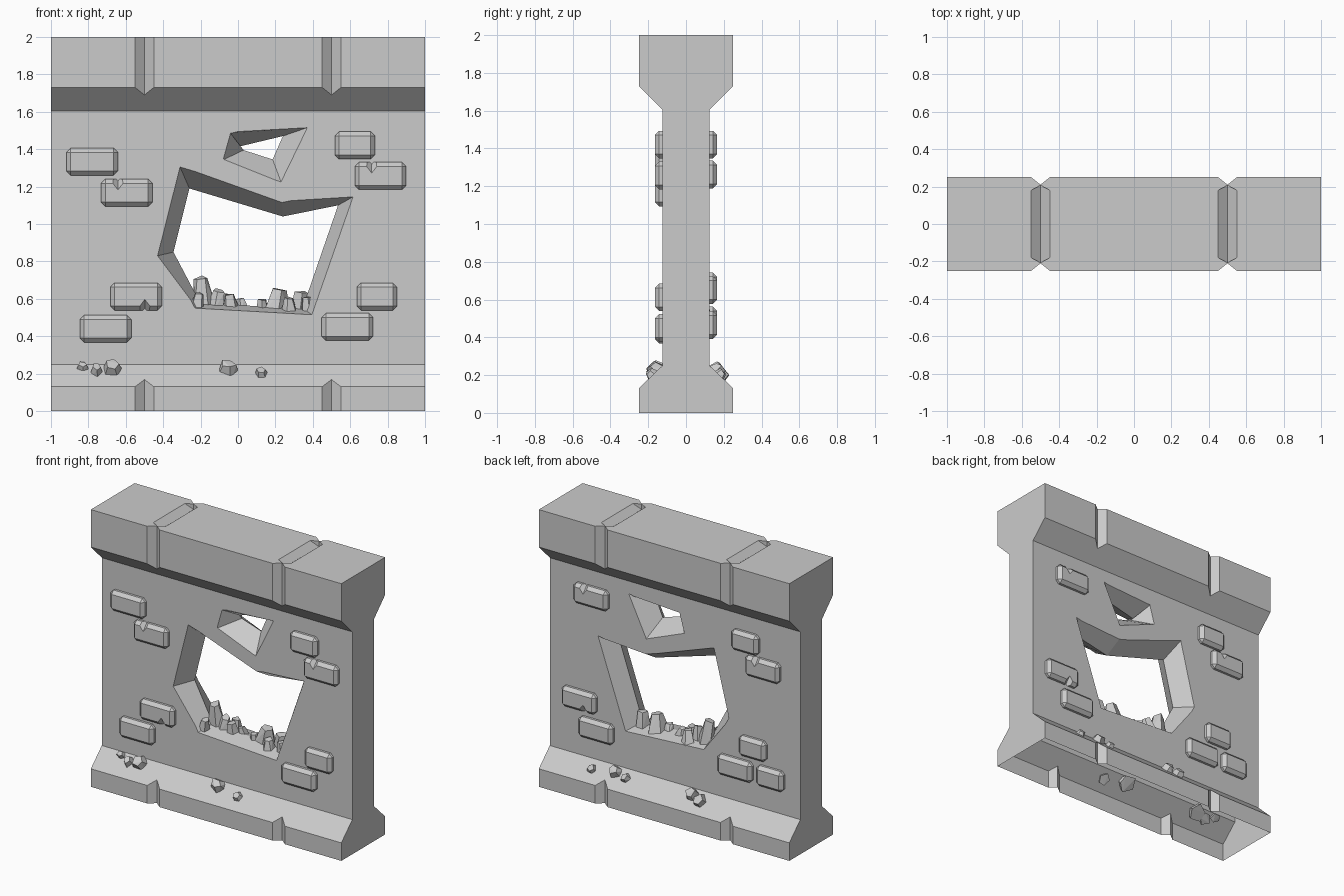
import bpy, bmesh, random
from mathutils import Vector, Matrix

if "Cube" in bpy.data.objects:
    bpy.data.objects.remove(bpy.data.objects["Cube"])

random.seed(4)


def finish(bm, name):
    bmesh.ops.recalc_face_normals(bm, faces=bm.faces)
    me = bpy.data.meshes.new(name)
    bm.to_mesh(me)
    bm.free()
    ob = bpy.data.objects.new(name, me)
    bpy.context.collection.objects.link(ob)
    return ob


def loft(name, rings):
    """Closed solid through rings with equal point counts."""
    bm = bmesh.new()
    vs = [[bm.verts.new(p) for p in r] for r in rings]
    n = len(vs[0])
    for a, b in zip(vs, vs[1:]):
        for i in range(n):
            j = (i + 1) % n
            bm.faces.new((a[i], a[j], b[j], b[i]))
    bm.faces.new(vs[0])
    bm.faces.new(vs[-1])
    return finish(bm, name)


def hull(name, pts):
    bm = bmesh.new()
    for p in pts:
        bm.verts.new(p)
    bmesh.ops.convex_hull(bm, input=bm.verts)
    return finish(bm, name)


def cut(ob, cutter):
    """Subtract the cutter, bake the result and drop the cutter."""
    cutter.hide_render = True
    m = ob.modifiers.new("cut", 'BOOLEAN')
    m.operation, m.solver, m.object = 'DIFFERENCE', 'EXACT', cutter
    bpy.context.view_layer.update()
    me = bpy.data.meshes.new_from_object(
        ob.evaluated_get(bpy.context.evaluated_depsgraph_get()))
    ob.modifiers.clear()
    ob.data = me
    bpy.data.objects.remove(cutter)


# Wall: base, thin body and cap as one extruded profile
half = [(0.25, 0), (0.25, 0.13), (0.125, 0.25), (0.125, 1.605), (0.25, 1.73), (0.25, 2)]
profile = half + [(-y, z) for y, z in reversed(half)]
wall = loft("wall", [[(x, y, z) for y, z in profile] for x in (-1, 1)])

# V grooves on front, back and top
for x in (-0.5, 0.5):
    for s in (-1, 1):
        tri = [(x, s * 0.21), (x - 0.1, s * 0.29), (x + 0.1, s * 0.29)]
        cut(wall, loft("groove", [[(a, b, z) for a, b in tri] for z in (-0.1, 2.1)]))
    pts = [(x + a, b, z) for a in (-0.05, 0.05) for b in (-0.18, 0.18) for z in (2, 2.1)]
    pts += [(x, b, z) for b in (-0.207, 0.207) for z in (1.96, 2.1)]
    cut(wall, hull("top_groove", pts))

# Broken holes: wide on both faces, narrower in the middle
big_out = [(-.31, 1.305), (.235, 1.115), (.615, 1.145), (.395, .515), (-.23, .55), (-.43, .83)]
big_in = [(-.26, 1.19), (.24, 1.04), (.535, 1.1), (.345, .55), (-.2, .575), (-.345, .85)]
small_out = [(-.04, 1.485), (.37, 1.515), (.23, 1.225), (-.075, 1.345)]
small_in = [(.01, 1.415), (.24, 1.47), (.185, 1.345), (.03, 1.395)]
for outer, inner in ((big_out, big_in), (small_out, small_in)):
    k = 1.2
    rings = []
    for y in (-0.125 * k, 0, 0.125 * k):
        f = k if y else 0
        rings.append([(a + (c - a) * f, y, b + (d - b) * f)
                      for (c, d), (a, b) in zip(outer, inner)])
    cut(wall, loft("hole", rings))

# Underside is open
bm = bmesh.new()
bm.from_mesh(wall.data)
bmesh.ops.delete(bm, geom=[f for f in bm.faces if all(v.co.z < 0.001 for v in f.verts)],
                 context='FACES')
bm.to_mesh(wall.data)
bm.free()


# Raised bricks: chamfered boxes, some chipped on the upper (1) or lower (-1) edge
def brick(x, z, width, chip, back):
    bm = bmesh.new()
    bmesh.ops.create_cube(bm, size=1, matrix=Matrix.Translation((0, -0.1275, 0))
                          @ Matrix.Diagonal((width, 0.075, 0.147, 1)))
    bmesh.ops.bevel(bm, geom=bm.edges[:], offset=0.023, segments=1, affect='EDGES')
    ob = finish(bm, "back_brick" if back else "front_brick")
    if chip:
        c = Vector((-0.047 * chip, -0.165, 0.0735 * chip))
        cut(ob, hull("chip", [c + Vector(d) * s for s in (-1, 1)
                              for d in ((.045, 0, 0), (0, .05, 0), (0, 0, .058))]))
    turn = Matrix.Rotation(3.14159265, 4, 'Z') if back else Matrix()
    ob.data.transform(Matrix.Translation((x, 0, z)) @ turn)


L, S = 0.275, 0.215
for x, z, w, chip in ((-.78, 1.333, L, 0), (-.595, 1.167, L, 1), (.625, 1.42, S, 0),
                      (.762, 1.257, L, 1), (-.545, .612, L, -1), (-.708, .44, L, 0),
                      (.743, .612, S, 0), (.585, .45, L, 0)):
    brick(x, z, w, chip, False)
for x, z, w, chip in ((.66, 1.42, L, 1), (-.57, 1.42, S, 0), (-.71, 1.262, L, 1),
                      (.755, .65, L, -1), (.62, .465, L, 0), (-.63, .67, S, 0),
                      (-.49, .49, L, 0), (-.77, .49, S, 0)):
    brick(x, z, w, chip, True)


# Rubble: jittered five-sided lumps
def stone(name, loc, r, h, up):
    bm = bmesh.new()
    bmesh.ops.create_cone(bm, cap_ends=True, segments=5, radius1=r, radius2=r * 0.6, depth=h)
    turn = Vector(up).to_track_quat('Z', 'Y').to_matrix().to_4x4() \
        @ Matrix.Rotation(random.uniform(0, 6), 4, 'Z')
    for v in bm.verts:
        v.co += Vector([random.uniform(-0.13, 0.13) * r for _ in range(3)])
    bm.transform(Matrix.Translation(loc) @ turn)
    pts = [v.co.copy() for v in bm.verts]
    bm.free()
    hull(name, pts)


# Stones lying in the big hole: x, y, z, radius, height
for x, y, z, r, h in ((-.19, .02, .63, .065, .17), (-.215, -.07, .585, .042, .09),
                      (-.11, .01, .595, .055, .1), (-.04, .0, .58, .05, .09),
                      (.02, .02, .565, .04, .07), (-.06, .07, .58, .05, .09),
                      (.13, .0, .56, .04, .07), (.21, .02, .585, .072, .12),
                      (.275, -.04, .56, .045, .09), (.33, .02, .58, .055, .11),
                      (.37, -.03, .56, .04, .09)):
    stone("hole_rubble", (x, y, z), r, h, (random.uniform(-.2, .2), -.1, 1))

# Stones on the base slopes, front then back
for s, row in ((-1, ((-.83, .235, .036), (-.755, .215, .046), (-.67, .225, .06),
                     (-.05, .225, .062), (.125, .2, .042))),
               (1, ((.625, .2, .04), (.45, .22, .055), (.36, .205, .042),
                    (-.16, .22, .06), (-.24, .2, .055)))):
    for x, z, r in row:
        stone("slope_rubble", (x, s * (0.38 - z), z), r, r * 1.3, (0, s, 1))
